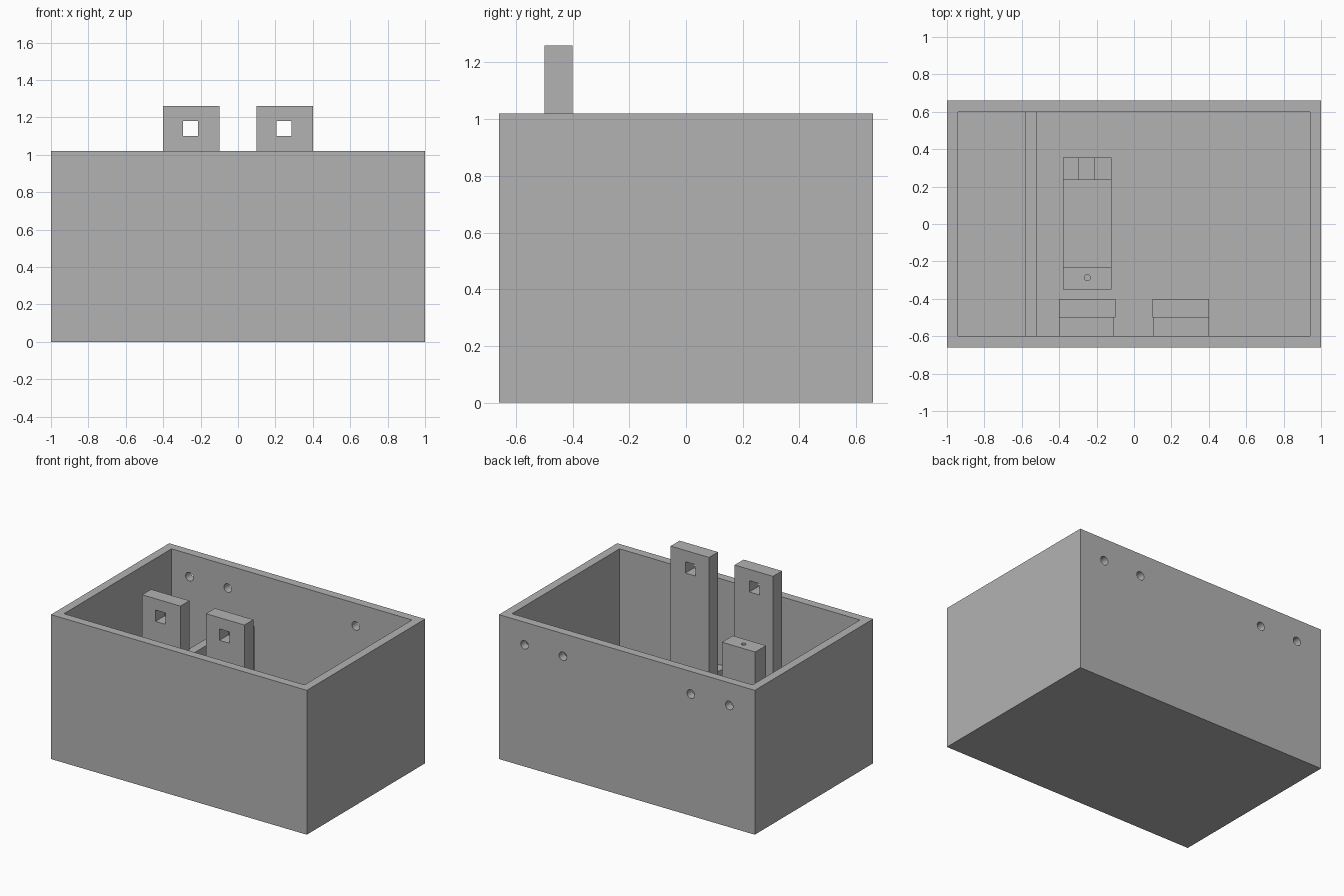
import bpy
import bmesh
from math import pi
from mathutils import Matrix, Vector

cube = bpy.data.objects.get("Cube")
if cube:
    bpy.data.objects.remove(cube, do_unlink=True)

grey = bpy.data.materials.new("mid grey")
grey.use_nodes = True
colour = (0.45, 0.45, 0.45, 1)
grey.diffuse_color = colour
grey.node_tree.nodes["Principled BSDF"].inputs["Base Color"].default_value = colour


def finish(bm, name):
    mesh = bpy.data.meshes.new(name)
    bm.to_mesh(mesh)
    bm.free()
    mesh.materials.append(grey)
    obj = bpy.data.objects.new(name, mesh)
    bpy.context.collection.objects.link(obj)
    return obj


def box(name, low, high):
    """Block between two opposite corners."""
    low, high = Vector(low), Vector(high)
    bm = bmesh.new()
    bmesh.ops.create_cube(bm, size=1, matrix=Matrix.Translation((low + high) / 2)
                          @ Matrix.Diagonal((high - low).to_4d()))
    return finish(bm, name)


def rod(name, centre, radius, length, tilt=0):
    """Cylinder along z, or along y when tilted a quarter turn."""
    bm = bmesh.new()
    bmesh.ops.create_cone(bm, cap_ends=True, segments=32, radius1=radius,
                          radius2=radius, depth=length,
                          matrix=Matrix.Translation(centre) @ Matrix.Rotation(tilt, 4, "X"))
    return finish(bm, name)


def cut(obj, cutters):
    """Subtract the cutters, bake the result and remove them."""
    for cutter in cutters:
        cutter.hide_render = True
        mod = obj.modifiers.new("cut", "BOOLEAN")
        mod.operation = "DIFFERENCE"
        mod.solver = "EXACT"
        mod.object = cutter
    graph = bpy.context.evaluated_depsgraph_get()
    baked = bpy.data.meshes.new_from_object(obj.evaluated_get(graph))
    obj.modifiers.clear()
    obj.data = baked
    for cutter in cutters:
        bpy.data.objects.remove(cutter, do_unlink=True)


WALL, FLOOR = 0.06, 0.06

# Open box with four round holes through the back wall
case = box("case", (-1, -0.66, 0), (1, 0.66, 1.02))
cutters = [box("cavity", (-1 + WALL, -0.66 + WALL, FLOOR), (1 - WALL, 0.66 - WALL, 1.2))]
for x in (-0.8, -0.5, 0.5, 0.8):
    cutters.append(rod("back_hole", (x, 0.63, 0.86), 0.03, 0.2, pi / 2))
cut(case, cutters)

# Two tall posts with square windows, each braced to the front wall
for side, left, right, window, brace_left, brace_right in (
        ("right", -0.4, -0.1, -0.255, -0.4, -0.11),
        ("left", 0.1, 0.4, 0.245, 0.105, 0.4)):
    post = box(side + "_post", (left, -0.5, FLOOR), (right, -0.4, 1.26))
    cut(post, [box("window", (window - 0.04, -0.6, 1.1), (window + 0.04, -0.3, 1.18))])
    box(side + "_post_brace", (brace_left, -0.6, FLOOR), (brace_right, -0.5, 0.41))

# Dividing wall across the box
box("divider", (-0.58, -0.6, FLOOR), (-0.52, 0.6, 0.53))

# Cradle: two raised ends, one with a screw hole and one with a slot
cradle = box("cradle", (-0.38, -0.35, FLOOR), (-0.12, 0.355, 0.785))
cut(cradle, [
    box("cradle_gap", (-0.5, -0.23, 0.4), (0, 0.235, 1)),
    box("cradle_slot", (-0.295, 0.2, 0.5), (-0.215, 0.5, 1)),
    rod("screw_hole", (-0.25, -0.287, 0.78), 0.016, 0.3),
])

# Smooth the round holes, keep every edge sharp
bpy.ops.object.select_all(action="DESELECT")
for obj in (case, cradle):
    obj.select_set(True)
bpy.context.view_layer.objects.active = case
bpy.ops.object.shade_smooth_by_angle()
